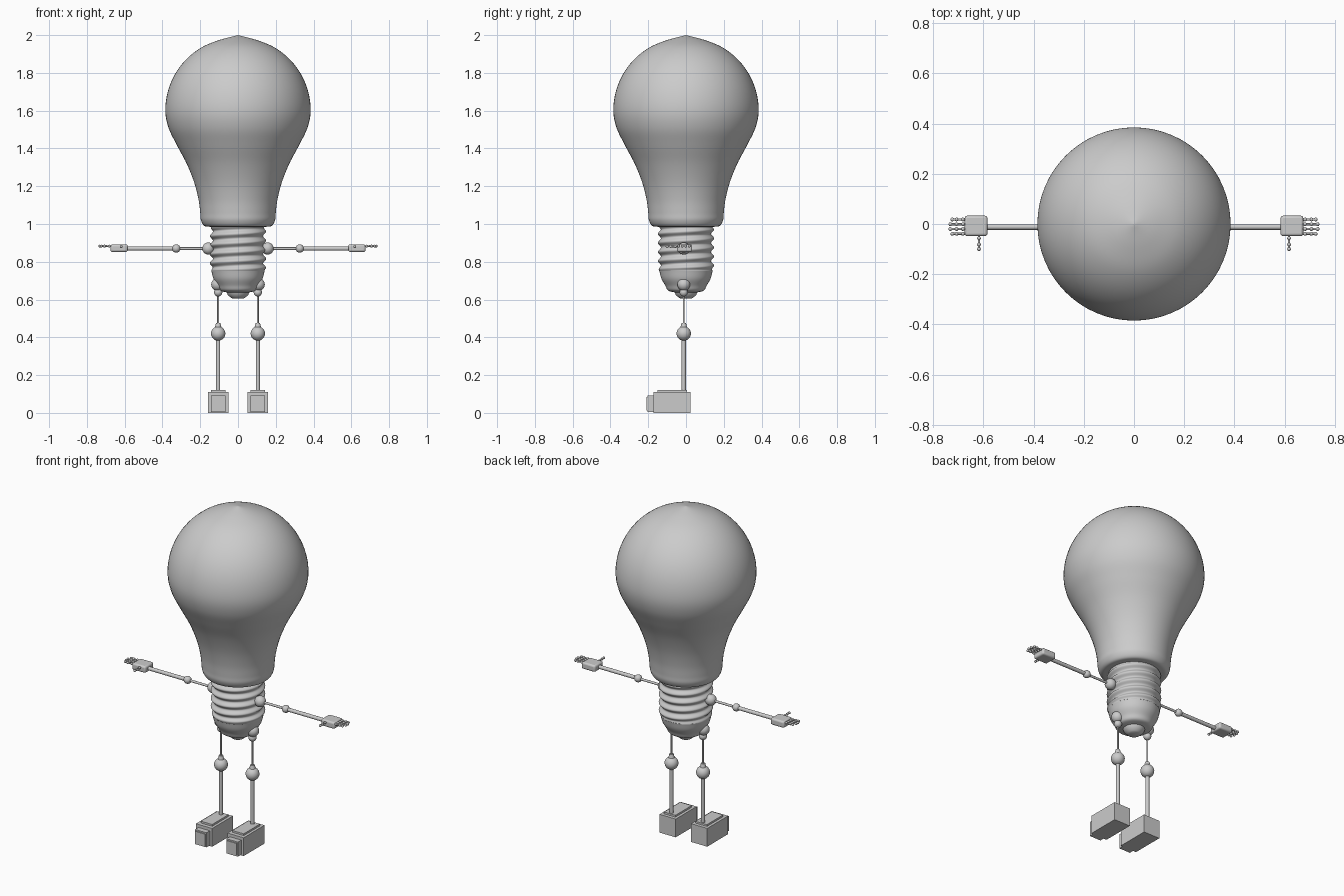
import bpy, bmesh, math
from mathutils import Vector

cube = bpy.data.objects.get("Cube")
if cube:
    bpy.data.objects.remove(cube, do_unlink=True)

grey = bpy.data.materials.new("plain grey")
grey.use_nodes = True
grey.diffuse_color = (0.6, 0.6, 0.6, 1)
grey.node_tree.nodes["Principled BSDF"].inputs["Base Color"].default_value = (0.6, 0.6, 0.6, 1)

DEPTH = -0.012   # the limbs sit slightly forward of the bulb axis
ARM_Z = 0.87


def finish(obj, name, smooth=True, angle=40):
    obj.name = name
    obj.data.materials.append(grey)
    if smooth:
        bpy.ops.object.select_all(action="DESELECT")
        obj.select_set(True)
        bpy.context.view_layer.objects.active = obj
        bpy.ops.object.shade_smooth_by_angle(angle=math.radians(angle))
    return obj


def mesh_object(bm, name, angle=40):
    bmesh.ops.recalc_face_normals(bm, faces=bm.faces)
    mesh = bpy.data.meshes.new(name)
    bm.to_mesh(mesh)
    bm.free()
    obj = bpy.data.objects.new(name, mesh)
    bpy.context.collection.objects.link(obj)
    return finish(obj, name, angle=angle)


def ball(name, centre, radius, stretch=(1, 1, 1)):
    bpy.ops.mesh.primitive_uv_sphere_add(segments=24, ring_count=14, radius=radius, location=centre)
    bpy.context.object.scale = stretch
    return finish(bpy.context.object, name)


def rod(name, start, end, r1, r2=None):
    start, end = Vector(start), Vector(end)
    axis = end - start
    bpy.ops.mesh.primitive_cone_add(vertices=20, radius1=r1, radius2=r1 if r2 is None else r2,
                                    depth=axis.length, location=(start + end) / 2,
                                    rotation=axis.to_track_quat("Z", "Y").to_euler())
    return finish(bpy.context.object, name)


def box(name, low, high, bevel=0):
    low, high = Vector(low), Vector(high)
    bpy.ops.mesh.primitive_cube_add(size=1, location=(low + high) / 2)
    obj = bpy.context.object
    obj.scale = high - low
    bpy.ops.object.transform_apply(location=False, rotation=False, scale=True)
    if bevel:
        mod = obj.modifiers.new("soft edges", "BEVEL")
        mod.width, mod.segments = bevel, 3
    return finish(obj, name, smooth=bevel > 0)


def smooth_profile(points, steps=6):
    """Catmull-Rom curve through (radius, height) points."""
    pts = [Vector(p) for p in points]
    ends = [2 * pts[0] - pts[1]] + pts + [2 * pts[-1] - pts[-2]]
    out = []
    for a, b, c, d in zip(ends, ends[1:], ends[2:], ends[3:]):
        for i in range(steps):
            t = i / steps
            out.append(b + (c - a) * t / 2 + (2 * a - 5 * b + 4 * c - d) * t * t / 2
                       + (3 * b - a - 3 * c + d) * t ** 3 / 2)
    return out + [pts[-1]]


def lathe(name, profile, segments=64, thread=None, angle=40):
    """Turn a profile; thread(angle, height) adds to the radius."""
    bm = bmesh.new()
    rings = []
    for r, z in profile:
        ring = []
        for i in range(segments):
            a = math.tau * i / segments
            rr = max(r, 0.0005) + (thread(a, z) if thread else 0)
            ring.append(bm.verts.new((rr * math.cos(a), rr * math.sin(a), z)))
        rings.append(ring)
    for low, high in zip(rings, rings[1:]):
        for i in range(segments):
            j = (i + 1) % segments
            bm.faces.new((low[i], low[j], high[j], high[i]))
    bm.faces.new(rings[0])
    bm.faces.new(rings[-1])
    return mesh_object(bm, name, angle)


# Glass bulb: neck flare, then a near-spherical crown with a slight point
crown = [(0.385 * math.cos(a), 1.6 + 0.387 * math.sin(a))
         for a in (math.radians(d) for d in range(0, 90, 15))]
neck = [(0.145, 0.985), (0.178, 0.99), (0.196, 1.02), (0.2, 1.06), (0.209, 1.13),
        (0.232, 1.22), (0.272, 1.32), (0.325, 1.42), (0.368, 1.51)]
lathe("glass_bulb", smooth_profile(neck + crown + [(0.0, 2.0)]), angle=60)

# Threaded metal sleeve with a helical ridge fading out at both ends
PITCH, LOW, HIGH = 0.048, 0.75, 0.99


def thread(a, z):
    fade = min(1, (z - LOW) / 0.02, (HIGH - z) / 0.02)
    return 0.008 * max(0, fade) * math.cos(math.tau * z / PITCH - a)


lathe("screw_sleeve", [(0.141, LOW + (HIGH - LOW) * i / 60) for i in range(61)], thread=thread, angle=80)
lathe("base_cup", smooth_profile([(0.06, 0.638), (0.095, 0.648), (0.11, 0.675),
                                  (0.13, 0.71), (0.141, 0.752)]), angle=60)
lathe("contact_tip", [(0.03, 0.605), (0.038, 0.61), (0.055, 0.625), (0.06, 0.64)], segments=32)

for side, s in (("left", 1), ("right", -1)):
    # Arm
    def arm(x, y=0.0, z=0.0):
        return (s * x, DEPTH + y, ARM_Z + z)

    ball(side + "_shoulder", arm(0.157), 0.032)
    rod(side + "_upper_arm", arm(0.157), arm(0.327), 0.007)
    ball(side + "_elbow", arm(0.327), 0.022)
    rod(side + "_forearm", arm(0.327), arm(0.6), 0.011)

    # Hand: rounded palm, four jointed fingers and a thumb
    x0, x1 = sorted((s * 0.584, s * 0.675))
    box(side + "_palm", (x0, DEPTH - 0.036, ARM_Z - 0.018), (x1, DEPTH + 0.045, ARM_Z + 0.022), 0.01)
    for n in range(4):
        y = 0.03 - n * 0.019
        tip = 0.738 if n in (1, 2) else 0.73
        finger = f"{side}_finger_{n + 1}"
        rod(finger + "_bone", arm(0.665, y, 0.012), arm(tip - 0.006, y, 0.014), 0.0045)
        for k, x in enumerate((0.682, 0.707, tip - 0.006)):
            ball(f"{finger}_joint_{k + 1}", arm(x, y, 0.013), 0.0075)
    rod(side + "_thumb_bone", arm(0.618, -0.03, 0.01), arm(0.618, -0.092, 0.012), 0.0045)
    for k, y in enumerate((-0.045, -0.07, -0.088)):
        ball(f"{side}_thumb_joint_{k + 1}", arm(0.618, y, 0.011), 0.0075)

    # Leg
    def leg(z, x=0.105):
        return (s * x, DEPTH, z)

    ball(side + "_hip", leg(0.68, 0.108), 0.034)
    ball(side + "_hip_joint", leg(0.638), 0.022)
    rod(side + "_thigh", leg(0.64), leg(0.45), 0.005)
    rod(side + "_knee_collar", leg(0.45), leg(0.475), 0.018, 0.012)
    ball(side + "_knee", leg(0.42), 0.038)
    rod(side + "_shin", leg(0.42), leg(0.11), 0.011)

    # Blocky shoe with a raised top plate, toe cap and thin toe panel
    def block(part, half, y0, y1, z0, z1):
        c = s * 0.105
        box(f"{side}_{part}", (c - half, y0, z0), (c + half, y1, z1))

    block("shoe", 0.054, -0.173, 0.025, 0, 0.11)
    block("shoe_top_plate", 0.038, -0.15, 0.005, 0.105, 0.121)
    block("toe_cap", 0.038, -0.205, -0.17, 0.004, 0.092)
    block("toe_panel", 0.031, -0.21, -0.2, 0.012, 0.084)
